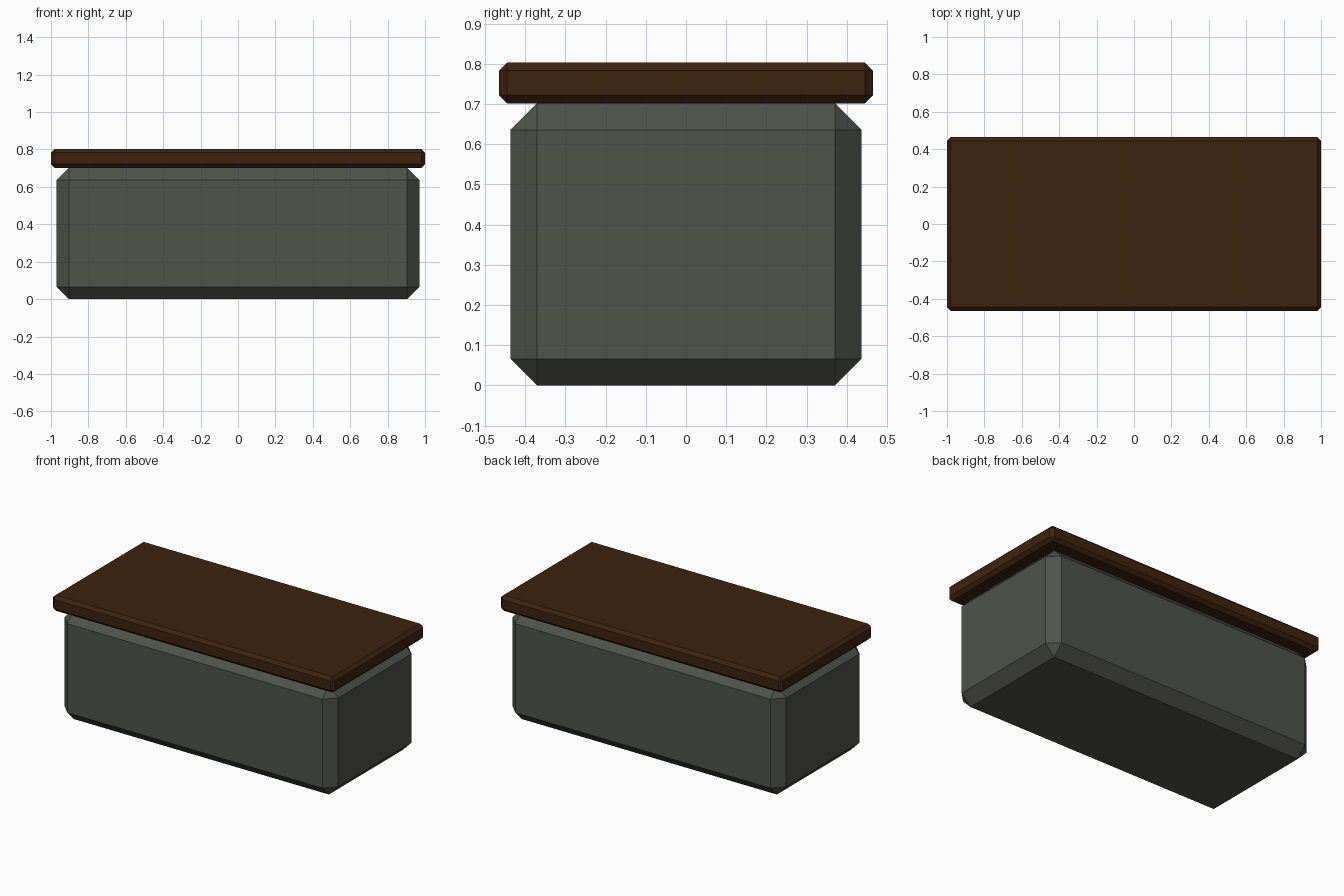
import bpy, bmesh

if "Cube" in bpy.data.objects:
    bpy.data.objects.remove(bpy.data.objects["Cube"])


def material(name, rgb):
    m = bpy.data.materials.new(name)
    m.diffuse_color = (*rgb, 1.0)
    m.use_nodes = True
    m.node_tree.nodes["Principled BSDF"].inputs["Base Color"].default_value = m.diffuse_color
    return m


def chamfered_box(name, size, z0, chamfer, mat):
    """Box standing on z0 with every edge cut by a single flat chamfer."""
    bm = bmesh.new()
    bmesh.ops.create_cube(bm, size=1.0)
    for v in bm.verts:
        v.co.x *= size[0]
        v.co.y *= size[1]
        v.co.z = (v.co.z + 0.5) * size[2] + z0
    bmesh.ops.bevel(bm, geom=bm.edges[:], offset=chamfer, offset_type='OFFSET',
                    segments=1, affect='EDGES', profile=0.5)
    bmesh.ops.recalc_face_normals(bm, faces=bm.faces[:])
    mesh = bpy.data.meshes.new(name)
    bm.to_mesh(mesh)
    bm.free()
    mesh.materials.append(mat)
    obj = bpy.data.objects.new(name, mesh)
    bpy.context.collection.objects.link(obj)
    return obj


stone = material("grey_green_stone", (0.080, 0.086, 0.070))
wood = material("dark_brown_wood", (0.048, 0.017, 0.005))

# Counter base and overhanging top slab
chamfered_box("base_block", (1.94, 0.874, 0.702), 0.0, 0.066, stone)
chamfered_box("top_slab", (2.0, 0.93, 0.101), 0.702, 0.02, wood)
